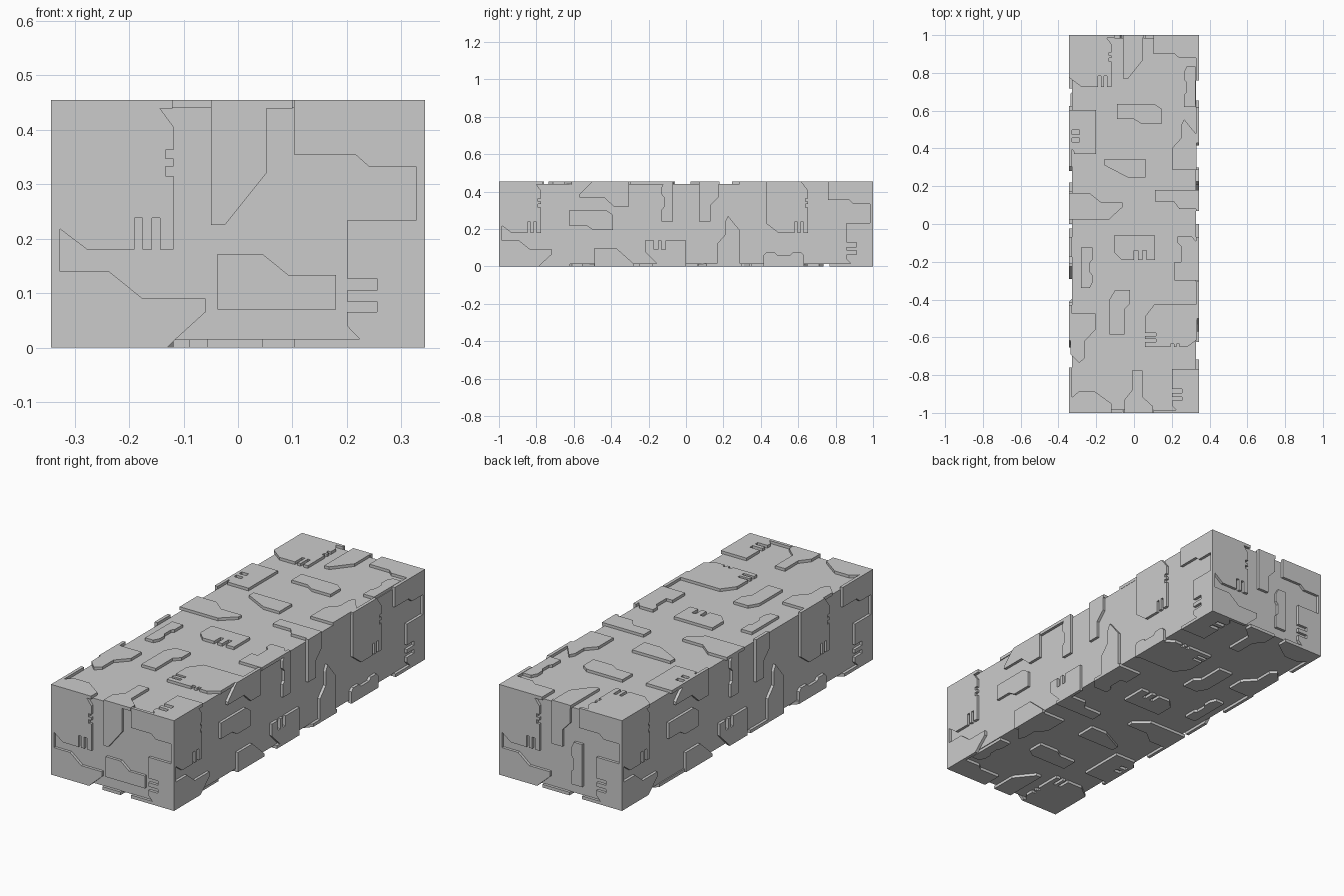
import bpy, bmesh
from mathutils import Vector, Matrix
from math import radians

HX, HY, H, T = 0.343, 1.0, 0.455, 0.014   # half sizes, height, plate thickness

# Core block
bm = bmesh.new()
bmesh.ops.create_cube(bm, size=1)
for v in bm.verts:
    v.co = Vector((v.co.x * 2 * (HX - T), v.co.y * 2 * (HY - T), v.co.z * (H - 2 * T) + H / 2))
me = bpy.data.meshes.new("core_block")
bm.to_mesh(me)
bm.free()
bpy.context.collection.objects.link(bpy.data.objects.new("core_block", me))


def frame(origin, u, v):
    u, v = Vector(u), Vector(v)
    return Vector(origin), u, v, u.cross(v)


# Reusable plate outlines, relative to an anchor corner
NOTCHED = [(0, 0), (.188, 0), (.225, -.05), (.225, -.092), (.21, -.092), (.21, -.108),
           (.225, -.108), (.225, -.122), (.21, -.122), (.21, -.14), (.225, -.14),
           (.225, -.275), (.2, -.275), (.2, -.217), (.185, -.217), (.185, -.275),
           (.168, -.275), (.168, -.217), (.153, -.217), (.153, -.275), (.066, -.275), (.0, -.225)]
TAPER = [(0, 0), (0, -.23), (.026, -.23), (.102, -.135), (.102, 0)]
VENT = [(0, 0), (0, .233), (-.143, .233), (-.143, .127), (-.088, .127), (-.088, .105),
        (-.143, .105), (-.143, .085), (-.088, .085), (-.088, .065), (-.143, .065),
        (-.143, .04), (-.118, .014), (-.118, 0)]
STEP = [(0, 0), (0, .14), (.106, .14), (.168, .09), (.283, .09), (.283, .065), (.228, .015), (.213, 0)]
CORNER = [(0, 0), (-.24, 0), (-.24, -.1), (-.128, -.1), (-.103, -.122), (0, -.122)]
BENT = [(0, 0), (.2, 0), (.235, -.025), (.235, -.105), (.13, -.105), (.09, -.08), (0, -.08)]
BOOT = [(0, 0), (0, .12), (.045, .17), (.045, .24), (.06, .27), (.125, .19), (.125, 0)]
BONE = [(0, 0), (0, .065), (.012, .078), (.012, .13), (0, .145), (0, .185), (.015, .215), (.06, .215), (.06, 0)]
COMB = [(0, 0), (.215, 0), (.215, -.13), (.17, -.13), (.17, -.08), (.15, -.08), (.15, -.13),
        (.125, -.13), (.125, -.08), (.105, -.08), (.105, -.13), (.04, -.13), (0, -.09)]


class Side:
    """Collects the raised plates of one side of the block."""
    def __init__(self, name, origin, u, v):
        self.name, self.f, self.bm = name, frame(origin, u, v), bmesh.new()

    def plate(self, pts, at=(0, 0), rot=0):
        o, u, v, n = self.f
        m = Matrix.Rotation(radians(rot), 2)
        q = [m @ Vector(p) + Vector(at) for p in pts]
        base = [self.bm.verts.new(o + u * p.x + v * p.y - n * (T + .002)) for p in q]
        face = self.bm.faces.new(base)
        r = bmesh.ops.extrude_face_region(self.bm, geom=[face], use_keep_orig=True)
        for e in r["geom"]:
            if isinstance(e, bmesh.types.BMVert):
                e.co += n * (T + .002)

    def finish(self):
        bmesh.ops.recalc_face_normals(self.bm, faces=self.bm.faces)
        me = bpy.data.meshes.new(self.name)
        self.bm.to_mesh(me)
        self.bm.free()
        bpy.context.collection.objects.link(bpy.data.objects.new(self.name, me))


def corners(s, w):
    s.plate(NOTCHED, (-w, H))
    s.plate(CORNER, (w, H))
    s.plate(VENT, (w, 0))
    s.plate(STEP, (-w, 0))


# Ends
front = Side("front_plates", (0, -HY, 0), (1, 0, 0), (0, 0, 1))
corners(front, HX)
front.plate(TAPER, (-.05, H))
front.plate([(-.038, .172), (.045, .172), (.093, .133), (.18, .133), (.18, .07), (-.038, .07)])
front.finish()

back = Side("back_plates", (0, HY, 0), (-1, 0, 0), (0, 0, 1))
corners(back, HX)
back.plate([(-.05, H), (-.05, .235), (.01, .235), (.01, .32), (.052, .365), (.052, H)])
back.plate(BONE, (.06, .06))
back.finish()

# Long walls: the left wall is the right wall turned half a circle
for name, k in (("right_plates", 1), ("left_plates", -1)):
    s = Side(name, (k * HX, 0, 0), (0, k, 0), (0, 0, 1))
    corners(s, HY)
    s.plate([(-.57, .32), (-.57, .385), (-.5, H), (-.305, H), (-.305, .32), (-.385, .32),
             (-.44, .37), (-.57, .37)][1:])
    s.plate(BENT, (-.625, .3))
    s.plate([(-.49, 0), (-.49, .10), (-.375, .10), (-.28, .015), (-.28, 0)])
    s.plate([(.0, .14), (0, 0), (-.14, 0), (-.22, .08), (-.22, .14), (-.17, .14), (-.17, .09),
             (-.15, .09), (-.15, .14), (-.13, .14), (-.13, .09), (-.11, .09), (-.11, .14)])
    s.plate(BONE, (-.13, .24))
    s.plate([(.07, H), (.07, .24), (.13, .24), (.13, .325), (.175, .37), (.175, H)])
    s.plate(BOOT, (.165, 0))
    s.plate(NOTCHED, (.428, H))
    s.plate([(.415, 0), (.415, .06), (.43, .075), (.475, .075), (.49, .06), (.555, .06),
             (.57, .075), (.615, .075), (.63, .06), (.63, 0)])
    s.finish()

# Top and bottom: the bottom is the top turned over about the x axis
for name, z, k in (("top_plates", H, 1), ("bottom_plates", 0, -1)):
    s = Side(name, (0, 0, z), (1, 0, 0), (0, k, 0))
    s.plate(NOTCHED, (-HX, 1))
    s.plate(TAPER, (-.057, 1))
    s.plate(CORNER, (HX, 1))
    s.plate(BONE, (.265, .62))
    s.plate(BENT, (-.09, .635))
    s.plate(VENT, (-.2, .37))
    s.plate(BOOT, (.205, .285))
    s.plate([(-.155, .345), (.06, .345), (.06, .245), (-.03, .245), (-.155, .31)])
    s.plate(STEP, (-HX, .025))
    s.plate([(.11, .18), (HX, .18), (HX, .08), (.24, .08), (.21, .12), (.11, .12)])
    s.plate(COMB, (-.105, -.06))
    s.plate(BONE, (-.22, -.125), 180)
    s.plate([(.23, -.065), (.305, -.065), (HX, -.11), (HX, -.3), (.215, -.3), (.215, -.2),
             (.25, -.2), (.25, -.12), (.23, -.1)])
    s.plate([(-.1, -.35), (-.02, -.35), (-.02, -.42), (-.05, -.45), (-.05, -.585),
             (-.13, -.585), (-.13, -.4)])
    s.plate(NOTCHED, (.333, -.425), -90)
    s.plate([(-.335, -.475), (-.205, -.475), (-.205, -.56), (-.26, -.62), (-.26, -.71),
             (-.29, -.735), (-.335, -.69)])
    s.plate([(-HX, -1), (-HX, -.93), (-.29, -.885), (-.21, -.885), (-.12, -.95), (-.12, -1)])
    s.plate([(-.05, -1), (-.05, -.93), (-.01, -.88), (-.01, -.775), (.045, -.775),
             (.045, -.915), (.1, -.965), (.1, -1)])
    s.plate(VENT, (HX, -1))
    s.finish()
